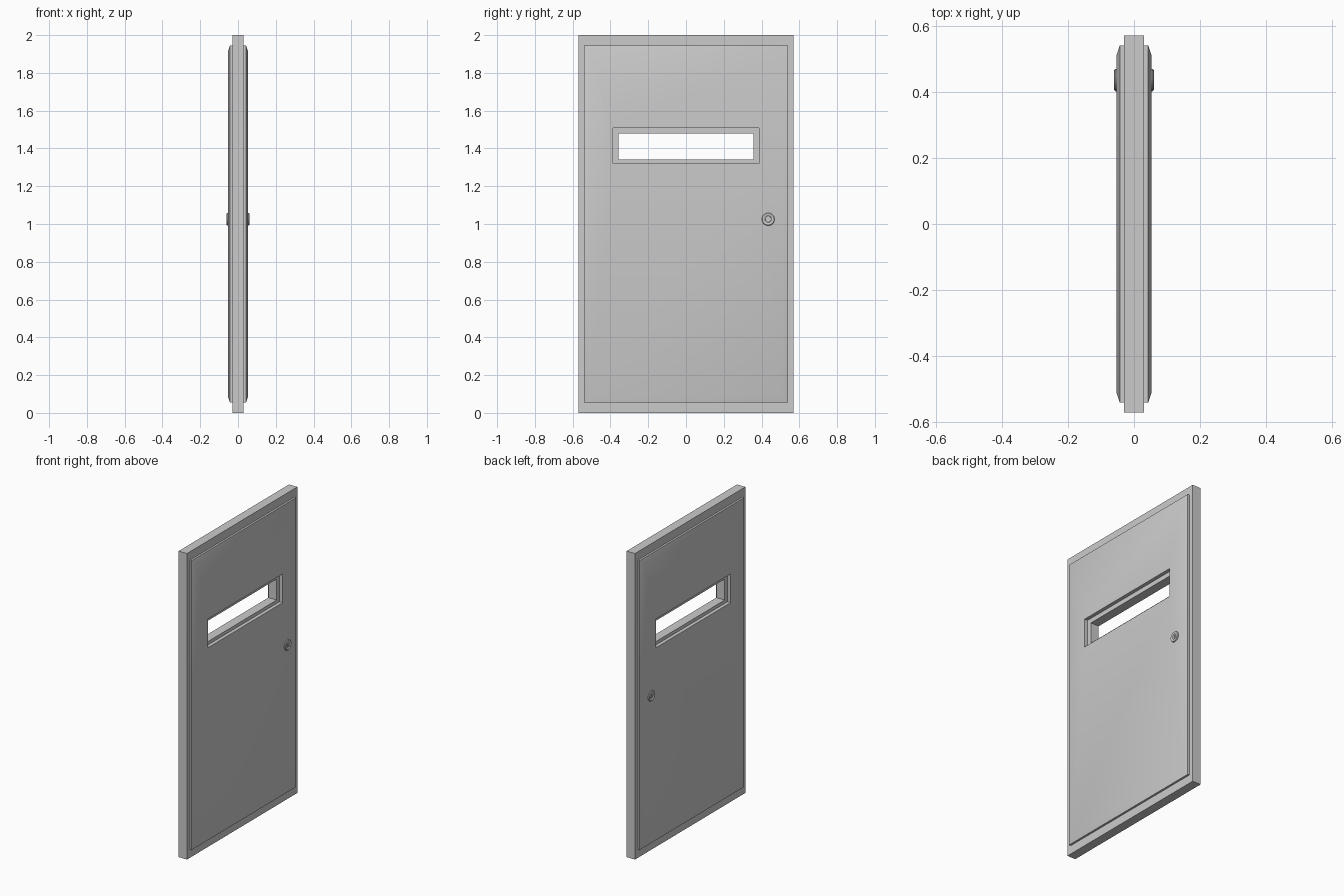
import bpy, bmesh
from math import sin, cos, pi, radians

if "Cube" in bpy.data.objects:
    bpy.data.objects.remove(bpy.data.objects["Cube"])


def skin(name, loops, closed):
    """Bridge matching point loops; closed joins last to first, otherwise cap the ends."""
    bm = bmesh.new()
    rings = [[bm.verts.new(p) for p in loop] for loop in loops]
    n = len(rings[0])
    pairs = list(zip(rings, rings[1:]))
    if closed:
        pairs.append((rings[-1], rings[0]))
    else:
        bm.faces.new(rings[0])
        bm.faces.new(rings[-1])
    for a, b in pairs:
        for i in range(n):
            j = (i + 1) % n
            bm.faces.new((a[i], a[j], b[j], b[i]))
    bmesh.ops.recalc_face_normals(bm, faces=bm.faces[:])
    mesh = bpy.data.meshes.new(name)
    bm.to_mesh(mesh)
    bm.free()
    ob = bpy.data.objects.new(name, mesh)
    bpy.context.collection.objects.link(ob)
    bpy.ops.object.select_all(action='DESELECT')
    ob.select_set(True)
    bpy.context.view_layer.objects.active = ob
    bpy.ops.object.shade_smooth_by_angle(angle=radians(30))
    return ob


def rect(x, y, z0, z1):
    return [(x, -y, z0), (x, y, z0), (x, y, z1), (x, -y, z1)]


def circle(x, r, n=24):
    return [(x, 0.435 + r * cos(2 * pi * i / n), 1.025 + r * sin(2 * pi * i / n))
            for i in range(n)]


# Core slab with the viewing slot
skin("door_core", [rect(-0.03, 0.57, 0, 2), rect(0.03, 0.57, 0, 2),
                   rect(0.03, 0.357, 1.342, 1.478), rect(-0.03, 0.357, 1.342, 1.478)], True)

for side, s in (("right", 1), ("left", -1)):
    # Raised face panel with chamfered border and a larger window hole
    skin(side + "_panel", [rect(s * 0.03, 0.54, 0.055, 1.945),
                           rect(s * 0.043, 0.54, 0.055, 1.945),
                           rect(s * 0.053, 0.51, 0.085, 1.915),
                           rect(s * 0.053, 0.386, 1.32, 1.508),
                           rect(s * 0.03, 0.386, 1.32, 1.508)], True)

    # Round lock: rounded rim around a sunken plug
    profile = [(0.045, 0.034), (0.056, 0.034), (0.0595, 0.031), (0.0605, 0.027),
               (0.0595, 0.022), (0.057, 0.019), (0.057, 0.016), (0.059, 0.015)]
    lock = skin(side + "_lock", [circle(s * x, r) for x, r in profile], False)

    # Keyhole slot cut into the plug
    bpy.ops.mesh.primitive_cube_add(size=1, location=(s * 0.06, 0.435, 1.025))
    cutter = bpy.context.object
    cutter.name = side + "_keyhole_cutter"
    cutter.scale = (0.012, 0.006, 0.018)
    cutter.hide_render = True
    cutter.display_type = 'WIRE'
    mod = lock.modifiers.new("keyhole", 'BOOLEAN')
    mod.operation = 'DIFFERENCE'
    mod.object = cutter
    mod.solver = 'EXACT'
